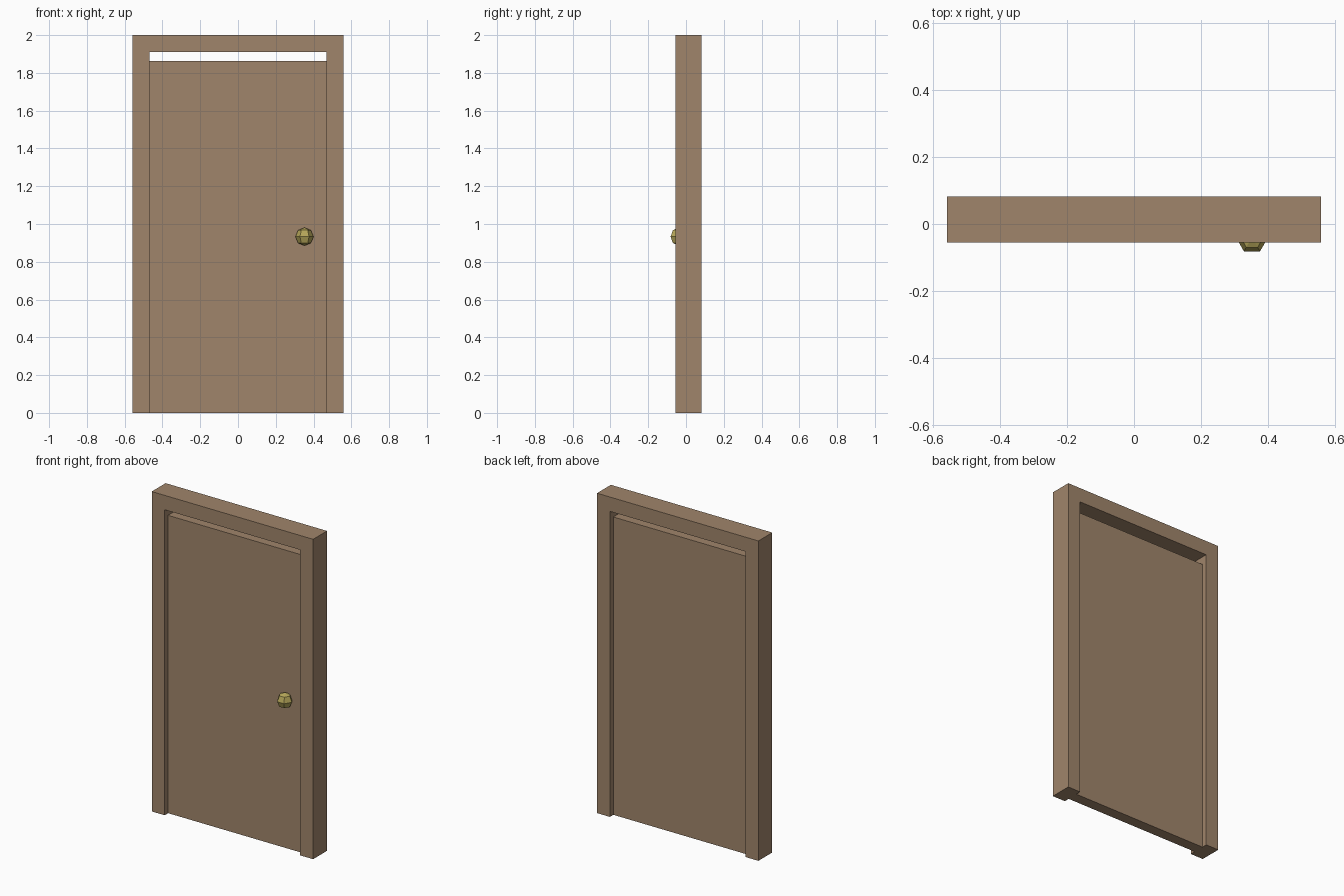
import bpy, bmesh, math
from mathutils import Matrix

if "Cube" in bpy.data.objects:
    bpy.data.objects.remove(bpy.data.objects["Cube"])


def material(name, color):
    m = bpy.data.materials.new(name)
    m.diffuse_color = (*color, 1.0)
    m.use_nodes = True
    m.node_tree.nodes["Principled BSDF"].inputs["Base Color"].default_value = m.diffuse_color
    return m


def add_object(name, bm, mat):
    bmesh.ops.recalc_face_normals(bm, faces=bm.faces)
    mesh = bpy.data.meshes.new(name)
    bm.to_mesh(mesh)
    bm.free()
    mesh.materials.append(mat)
    obj = bpy.data.objects.new(name, mesh)
    bpy.context.collection.objects.link(obj)
    return obj


def slab(name, outline, y0, y1, mat):
    """Extrude an (x, z) outline from y0 to y1."""
    bm = bmesh.new()
    face = bm.faces.new([bm.verts.new((x, y0, z)) for x, z in outline])
    ext = bmesh.ops.extrude_face_region(bm, geom=[face])
    verts = [g for g in ext["geom"] if isinstance(g, bmesh.types.BMVert)]
    bmesh.ops.translate(bm, verts=verts, vec=(0, y1 - y0, 0))
    return add_object(name, bm, mat)


wood = material("brown wood", (0.352, 0.235, 0.147))
brass = material("brass", (0.462, 0.381, 0.1))

W, H = 0.558, 2.0            # outer frame half width and height
IW, IH = 0.469, 1.91         # opening half width and height
DOOR_TOP = 1.862

# Frame: two jambs and a lintel in one piece, open at the floor
slab("door_frame",
     [(-W, 0), (-W, H), (W, H), (W, 0), (IW, 0), (IW, IH), (-IW, IH), (-IW, 0)],
     -0.055, 0.082, wood)

# Door panel: set back from both frame faces, with a gap above
slab("door_panel", [(-IW, 0), (-IW, DOOR_TOP), (IW, DOOR_TOP), (IW, 0)],
     -0.021, 0.048, wood)

# Knob: six-sided faceted ball with a flat side facing forward
bm = bmesh.new()
bmesh.ops.create_uvsphere(bm, u_segments=6, v_segments=4, radius=0.048)
# turn the ball so that two corners lie on the x axis
corner = max((v.co for v in bm.verts if abs(v.co.z) < 1e-4), key=lambda c: c.x)
turn = Matrix.Rotation(-math.atan2(corner.y, corner.x), 4, "Z")
bmesh.ops.transform(bm, matrix=Matrix.Translation((0.352, -0.04, 0.933)) @ turn, verts=bm.verts)
add_object("door_knob", bm, brass)
